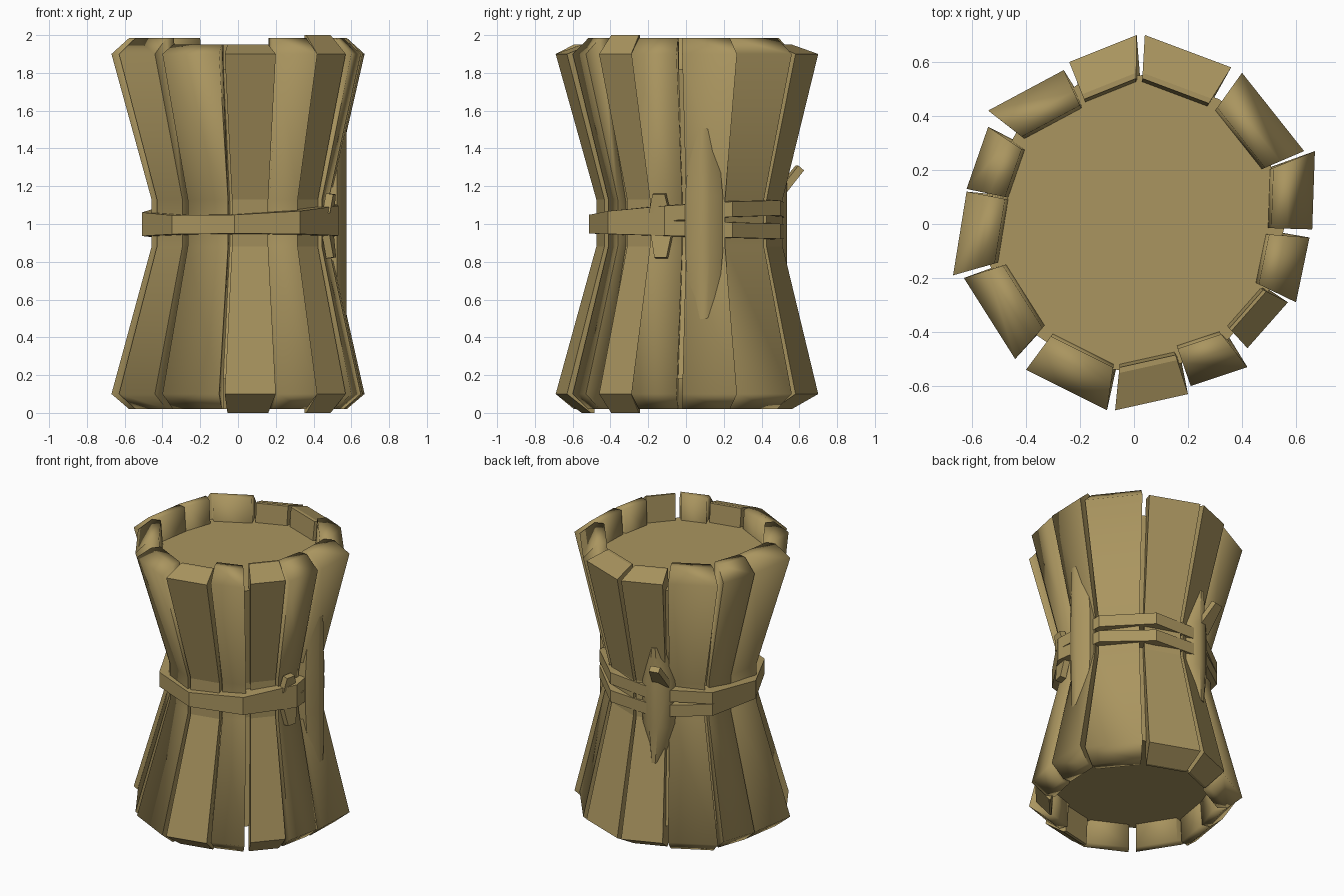
import bpy, bmesh
from math import radians, sin, cos, pi
from mathutils import Matrix, Vector

if "Cube" in bpy.data.objects:
    bpy.data.objects.remove(bpy.data.objects["Cube"])

# One straw-wood colour for everything
wood = bpy.data.materials.new("dry_wood")
wood.use_nodes = True
colour = (0.40, 0.30, 0.115, 1)
wood.diffuse_color = colour
wood.node_tree.nodes["Principled BSDF"].inputs["Base Color"].default_value = colour

# The waist sits slightly off the axis
waist_x, waist_y = .018, .015


def finish(name, bm, smooth_angle=None):
    bmesh.ops.recalc_face_normals(bm, faces=bm.faces)
    mesh = bpy.data.meshes.new(name)
    bm.to_mesh(mesh)
    bm.free()
    mesh.materials.append(wood)
    obj = bpy.data.objects.new(name, mesh)
    bpy.context.collection.objects.link(obj)
    if smooth_angle:
        bpy.ops.object.select_all(action='DESELECT')
        obj.select_set(True)
        bpy.context.view_layer.objects.active = obj
        bpy.ops.object.shade_smooth_by_angle(angle=radians(smooth_angle))


def bridge(bm, loops, closed=False):
    """Join rings of vertices; cap the two ends unless the chain is closed."""
    rings = [[bm.verts.new(p) for p in loop] for loop in loops]
    pairs = list(zip(rings, rings[1:]))
    if closed:
        pairs.append((rings[-1], rings[0]))
    else:
        bm.faces.new(rings[0])
        bm.faces.new(rings[-1])
    for a, b in pairs:
        for i in range(len(a)):
            j = (i + 1) % len(a)
            bm.faces.new((a[i], a[j], b[j], b[i]))


# Planks: outer edge start and end in plan, and whether the plank is worn round
planks = [
    (.04, .70, .36, .58, False), (.40, .56, .63, .27, True),
    (.67, .27, .66, -.02, True), (.65, -.05, .60, -.29, True),
    (.57, -.29, .42, -.46, False), (.42, -.53, .21, -.60, True),
    (.20, -.63, -.07, -.69, False), (-.10, -.69, -.40, -.54, True),
    (-.44, -.50, -.63, -.20, True), (-.67, -.19, -.62, .12, True),
    (-.62, .13, -.54, .36, True), (-.54, .42, -.26, .57, True),
    (-.24, .60, .01, .70, False),
]
thin_plank = 4
short_planks = (0, 6, 7, 12)

for n, (ax, ay, bx, by, worn) in enumerate(planks):
    thin = n == thin_plank
    top = 1.95 if n in short_planks else 2 if thin else 1.985
    bottom = 0 if n in (thin_plank, 6) else .02
    shoulder = .86 if worn or thin else .8
    back = .84 if thin else .77
    # Side profile as (height, scale towards the axis)
    profile = [(bottom, shoulder), (.1, 1), (.88, .71), (1.13, .71), (1.9, 1),
               (top, shoulder), (top, back), (1.8, back - .02), (1, .52),
               (.2, back - .02), (bottom, back)]
    loops = []
    for x, y in ((ax, ay), (bx, by)):
        loop = []
        for z, s in profile:
            shift = 1 if .5 < z < 1.5 else 0
            loop.append((x * s + waist_x * shift, y * s + waist_y * shift, z))
        loops.append(loop)
    bm = bmesh.new()
    bridge(bm, loops)
    finish(f"plank_{n + 1}", bm, 100 if worn else None)

# Core with the recessed top and bottom discs
bm = bmesh.new()
sides = len(planks)
bridge(bm, [[(r * cos(2 * pi * i / sides) + dx, r * sin(2 * pi * i / sides) + dy, z)
             for i in range(sides)]
            for z, r, dx, dy in ((.18, .56, 0, 0), (.88, .43, waist_x, waist_y),
                                 (1.12, .43, waist_x, waist_y), (1.82, .56, 0, 0))])
finish("core", bm)


# Two tilted bands that close up at the front and part at the back
def band(name, mid, slope_x, slope_y):
    bm = bmesh.new()
    loops = []
    for i in range(9):
        a = radians(-94 + 40 * i)
        x, y = cos(a), sin(a)
        z = mid + slope_x * x + slope_y * y
        loops.append([(x * r + waist_x, y * r + waist_y, z + h) for r, h in
                      ((.53, -.04), (.53, .04), (.43, .045), (.43, -.045))])
    bridge(bm, loops, closed=True)
    finish(name, bm)


band("upper_band", 1.045, .02, .035)
band("lower_band", .975, 0, -.015)


# Upright battens with a crowned outer face that sinks into the planks
def batten(name, place, turn, reach, end_width):
    section = ((-.14, -.1), (-.05, -.1), (0, -.03),
               (0, .03), (-.05, .1), (-.14, .1))
    bm = bmesh.new()
    bridge(bm, [[(x, y * width, 1 + h) for x, y in section]
                for h, width in ((-reach, end_width), (-.15, 1),
                                 (.15, 1), (reach, end_width))])
    bm.transform(Matrix.Translation(place) @ Matrix.Rotation(radians(turn), 4, 'Z'))
    finish(name, bm, 45)


batten("left_batten", (.575, .095, 0), 0, .6, .6)
batten("back_batten", (-.12, .53, 0), 100, .4, .4)


# Loose tails of the binding
def tail(name, place, length, turn, pitch):
    bm = bmesh.new()
    bmesh.ops.create_cube(bm, size=1)
    for v in bm.verts:
        if v.co.z > 0:
            v.co.y *= .6
        v.co = Vector(a * b for a, b in zip(v.co, (.04, .11, length)))
    bm.transform(Matrix.Translation(place) @ Matrix.Rotation(radians(turn), 4, 'Z')
                 @ Matrix.Rotation(radians(pitch), 4, 'Y'))
    finish(name, bm)


tail("back_tail", (-.165, .54, 1.22), .2, 103, 40)
tail("left_upper_tail", (.485, -.14, 1.11), .1, -12, 8)
tail("left_lower_tail", (.485, -.13, .88), .12, -12, 172)
